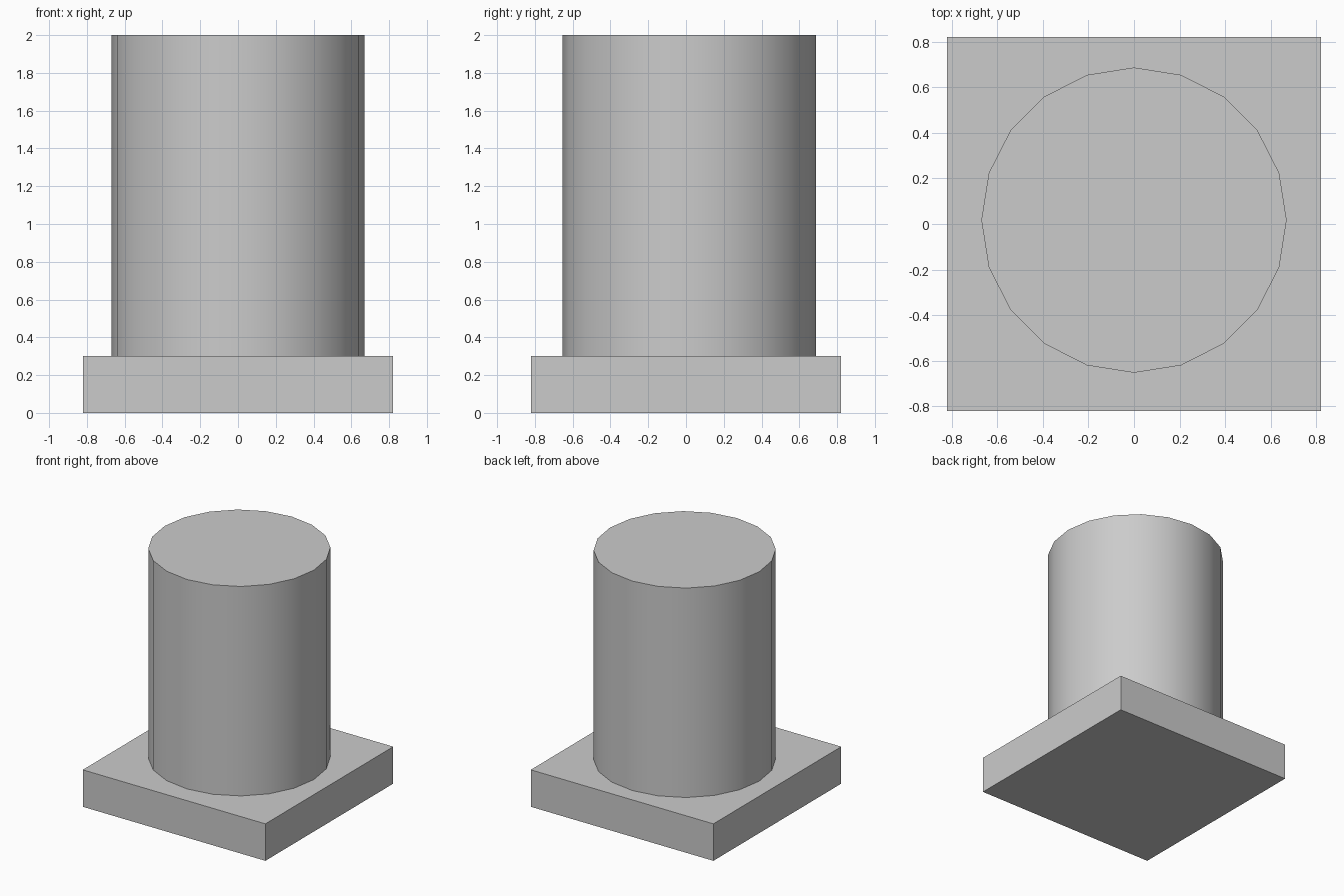
import bpy
import math

cube = bpy.data.objects.get("Cube")
if cube:
    bpy.data.objects.remove(cube, do_unlink=True)

PLATE_SIZE, PLATE_HEIGHT = 1.64, 0.3
COLUMN_RADIUS, COLUMN_SIDES, COLUMN_Y = 0.67, 20, 0.017
TOTAL_HEIGHT = 2.0

# Single grey material
grey = bpy.data.materials.new("plain_grey")
grey.use_nodes = True
colour = (0.6, 0.6, 0.6, 1)
grey.diffuse_color = colour
grey.node_tree.nodes["Principled BSDF"].inputs["Base Color"].default_value = colour


def finish(name):
    part = bpy.context.object
    part.name = name
    part.data.materials.append(grey)
    bpy.ops.object.transform_apply(location=False, rotation=False, scale=True)
    return part


# Square base plate
bpy.ops.mesh.primitive_cube_add(size=1, location=(0, 0, PLATE_HEIGHT / 2))
bpy.context.object.scale = (PLATE_SIZE, PLATE_SIZE, PLATE_HEIGHT)
finish("base_plate")

# Round column standing on the plate
bpy.ops.mesh.primitive_cylinder_add(
    vertices=COLUMN_SIDES, radius=COLUMN_RADIUS, depth=TOTAL_HEIGHT - PLATE_HEIGHT,
    location=(0, COLUMN_Y, (TOTAL_HEIGHT + PLATE_HEIGHT) / 2))
finish("column")
bpy.ops.object.shade_smooth_by_angle(angle=math.radians(30))
